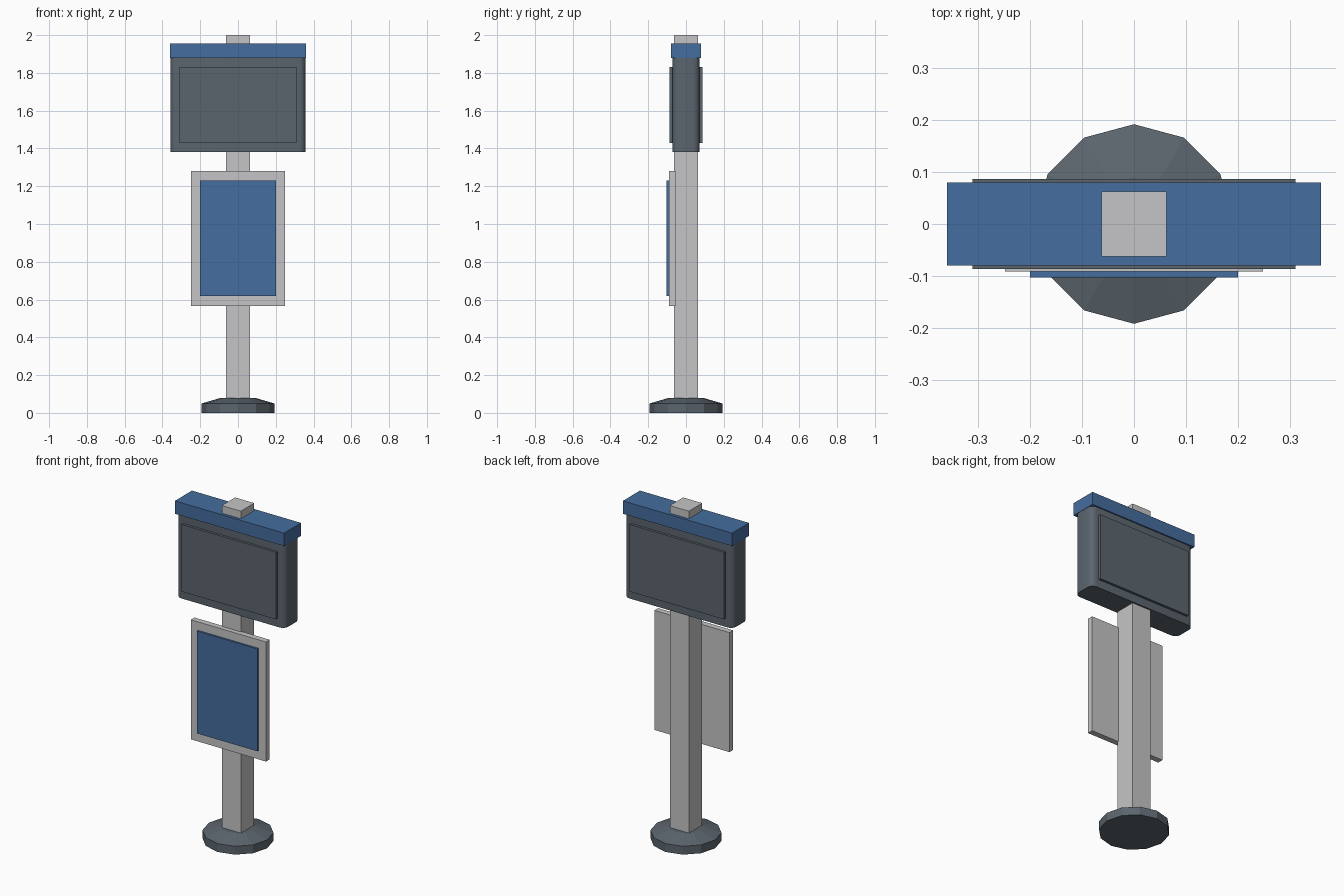
import bpy
import bmesh
import math

cube = bpy.data.objects.get("Cube")
if cube:
    bpy.data.objects.remove(cube, do_unlink=True)


def material(name, colour):
    m = bpy.data.materials.new(name)
    m.use_nodes = True
    m.diffuse_color = (*colour, 1)
    m.node_tree.nodes["Principled BSDF"].inputs["Base Color"].default_value = (*colour, 1)
    return m


blue = material("blue", (0.06, 0.153, 0.342))
light_grey = material("light grey", (0.56, 0.56, 0.57))
dark_grey = material("dark grey", (0.105, 0.13, 0.155))


def add_object(name, bm, mat):
    mesh = bpy.data.meshes.new(name)
    bmesh.ops.recalc_face_normals(bm, faces=bm.faces)
    bm.to_mesh(mesh)
    bm.free()
    mesh.materials.append(mat)
    obj = bpy.data.objects.new(name, mesh)
    bpy.context.collection.objects.link(obj)
    return obj


def box(name, mat, half_x, y, z, round_radius=0):
    """Box centred on x; y and z are (low, high); optional rounded upright edges."""
    bm = bmesh.new()
    bmesh.ops.create_cube(bm, size=1)
    for v in bm.verts:
        v.co.x *= 2 * half_x
        v.co.y = y[v.co.y > 0]
        v.co.z = z[v.co.z > 0]
    if round_radius:
        upright = [e for e in bm.edges
                   if abs(e.verts[0].co.z - e.verts[1].co.z) > 0.1]
        bmesh.ops.bevel(bm, geom=upright, offset=round_radius, segments=5,
                        profile=0.5, affect='EDGES')
    return add_object(name, bm, mat)


# Twelve-sided foot with a sloped top
bm = bmesh.new()
rings = []
for radius, height in ((0.192, 0), (0.192, 0.05), (0.09, 0.08)):
    rings.append([bm.verts.new((radius * math.cos(i * math.tau / 12),
                                radius * math.sin(i * math.tau / 12), height))
                  for i in range(12)])
for low, high in zip(rings, rings[1:]):
    for i in range(12):
        j = (i + 1) % 12
        bm.faces.new((low[i], low[j], high[j], high[i]))
bm.faces.new(rings[0])
bm.faces.new(rings[-1])
add_object("base", bm, dark_grey)

# Square post
box("post", light_grey, 0.063, (-0.063, 0.063), (0.07, 2.0))

# Notice board on the front
box("notice_board", light_grey, 0.248, (-0.091, -0.056), (0.567, 1.28))
box("notice_sheet", blue, 0.2, (-0.103, -0.09), (0.62, 1.23))

# Display housing with rounded corners, and a screen on each face
housing = box("display_housing", dark_grey, 0.358, (-0.072, 0.072), (1.38, 1.88), 0.035)
bpy.context.view_layer.objects.active = housing
housing.select_set(True)
bpy.ops.object.shade_smooth_by_angle(angle=math.radians(35))
for side, y in (("front", (-0.087, -0.07)), ("back", (0.07, 0.087))):
    box(side + "_screen", dark_grey, 0.311, y, (1.43, 1.83))

# Cap over the display
box("display_cap", blue, 0.36, (-0.08, 0.08), (1.878, 1.955))
